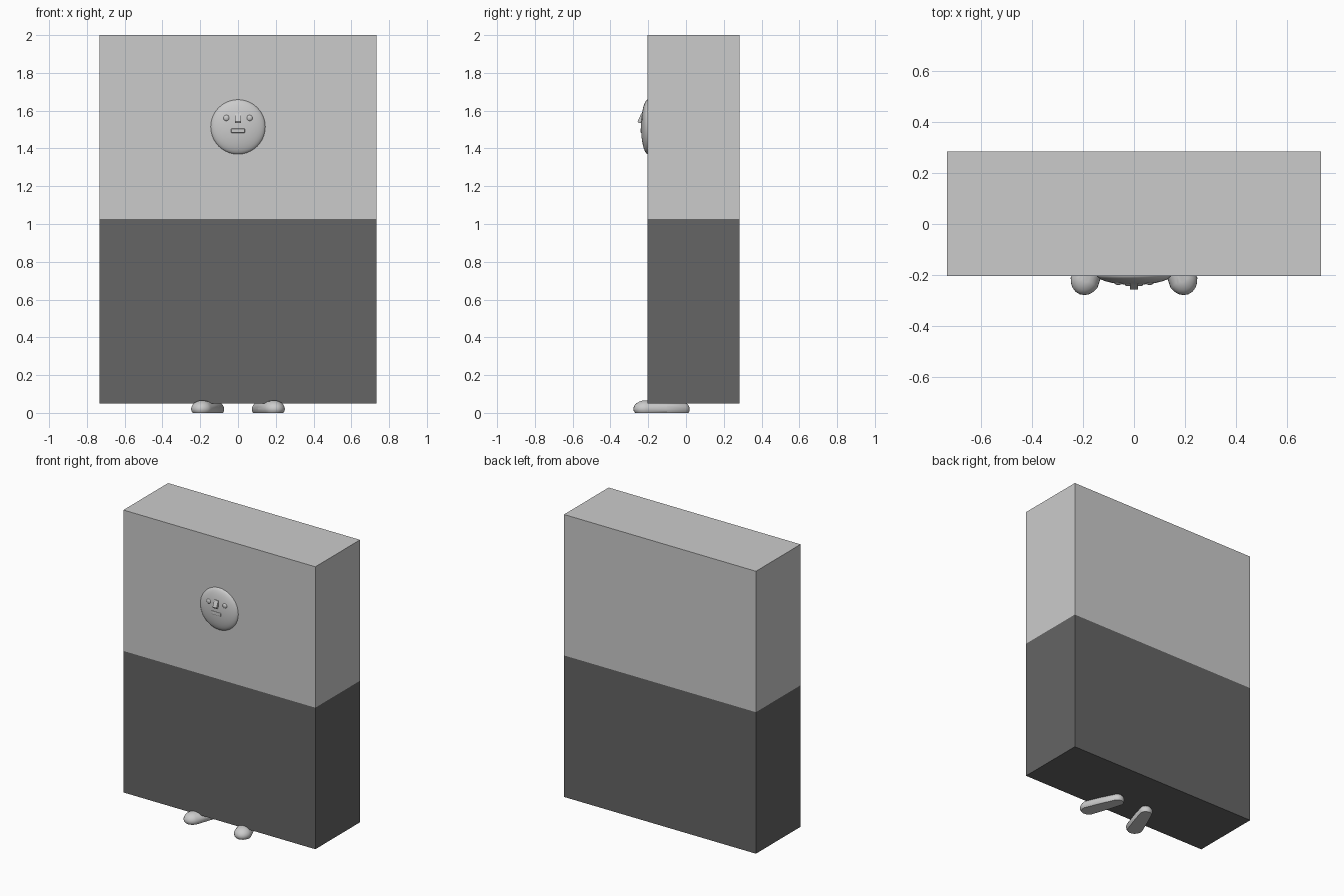
import bpy, bmesh, math
from mathutils import Matrix, Vector

if "Cube" in bpy.data.objects:
    bpy.data.objects.remove(bpy.data.objects["Cube"])


def make(name, bm, smooth=False):
    bmesh.ops.recalc_face_normals(bm, faces=bm.faces)
    me = bpy.data.meshes.new(name)
    bm.to_mesh(me)
    bm.free()
    ob = bpy.data.objects.new(name, me)
    bpy.context.collection.objects.link(ob)
    if smooth:
        bpy.ops.object.select_all(action='DESELECT')
        ob.select_set(True)
        bpy.context.view_layer.objects.active = ob
        bpy.ops.object.shade_smooth_by_angle(angle=math.radians(40))
    return ob


def box(name, lo, hi):
    lo, hi = Vector(lo), Vector(hi)
    bm = bmesh.new()
    bmesh.ops.create_cube(bm, size=1)
    for v in bm.verts:
        v.co = (lo + hi) / 2 + v.co * (hi - lo)
    return make(name, bm)


def ellipsoid(name, centre, radii, segments=32, rings=16):
    bm = bmesh.new()
    bmesh.ops.create_uvsphere(bm, u_segments=segments, v_segments=rings, radius=1)
    # poles face front and back
    bm.transform(Matrix.Translation(centre) @ Matrix.Diagonal((*radii, 1))
                 @ Matrix.Rotation(math.pi / 2, 4, 'X'))
    return make(name, bm, True)


# big slab body in two tones
box("upper_body", (-0.733, -0.203, 1.027), (0.733, 0.284, 2.0))
lower = box("lower_body", (-0.733, -0.203, 0.05), (0.733, 0.284, 1.027))
dark = bpy.data.materials.new("dark_grey")
dark.diffuse_color = (0.13, 0.13, 0.13, 1)
dark.use_nodes = True
dark.node_tree.nodes["Principled BSDF"].inputs["Base Color"].default_value = dark.diffuse_color
lower.data.materials.append(dark)

# face plate and eyes
ellipsoid("face", (0, -0.2, 1.514), (0.1455, 0.038, 0.1455), 40, 20)
for side, label in ((-1, "left"), (1, "right")):
    ellipsoid(label + "_eye", (side * 0.061, -0.231, 1.561), (0.016, 0.008, 0.016), 16, 8)

# wedge nose, sticking out most at its base
bm = bmesh.new()
profile = [(-0.225, 1.585), (-0.237, 1.585), (-0.256, 1.543), (-0.252, 1.535), (-0.225, 1.535)]
face = bm.faces.new([bm.verts.new((-0.015, y, z)) for y, z in profile])
ext = bmesh.ops.extrude_face_region(bm, geom=[face])
bmesh.ops.translate(bm, vec=(0.03, 0, 0),
                    verts=[g for g in ext["geom"] if isinstance(g, bmesh.types.BMVert)])
make("nose", bm)

# mouth: rounded bar
mouth = box("mouth", (-0.037, -0.242, 1.482), (0.037, -0.225, 1.506))
bev = mouth.modifiers.new("round", 'BEVEL')
bev.width, bev.segments = 0.006, 2

# splayed feet: stretched domes with flattened soles
for side, label in ((-1, "left"), (1, "right")):
    bm = bmesh.new()
    bmesh.ops.create_uvsphere(bm, u_segments=20, v_segments=12, radius=1)
    bmesh.ops.bisect_plane(bm, geom=bm.verts[:] + bm.edges[:] + bm.faces[:],
                           plane_co=(0, 0, 0), plane_no=(0, 1, 0))
    heel, toe = Vector((side * 0.118, -0.025, 0)), Vector((side * 0.188, -0.21, 0))
    along = (toe - heel).normalized()
    across = Vector((-along.y, along.x, 0))
    for v in bm.verts:
        x, y, z = v.co
        t = min(1, max(0, 0.5 - y * 4))
        r_side = 0.045 + 0.014 * t
        r_end = 0.045 + 0.025 * t
        base = heel.lerp(toe, t)
        up = 0.02 + z * (0.038 + 0.009 * t) if z > 0 else max(0.0, 0.02 + z * 0.04)
        v.co = base + across * x * r_side - along * y * r_end + Vector((0, 0, up))
    make(label + "_foot", bm, True)
